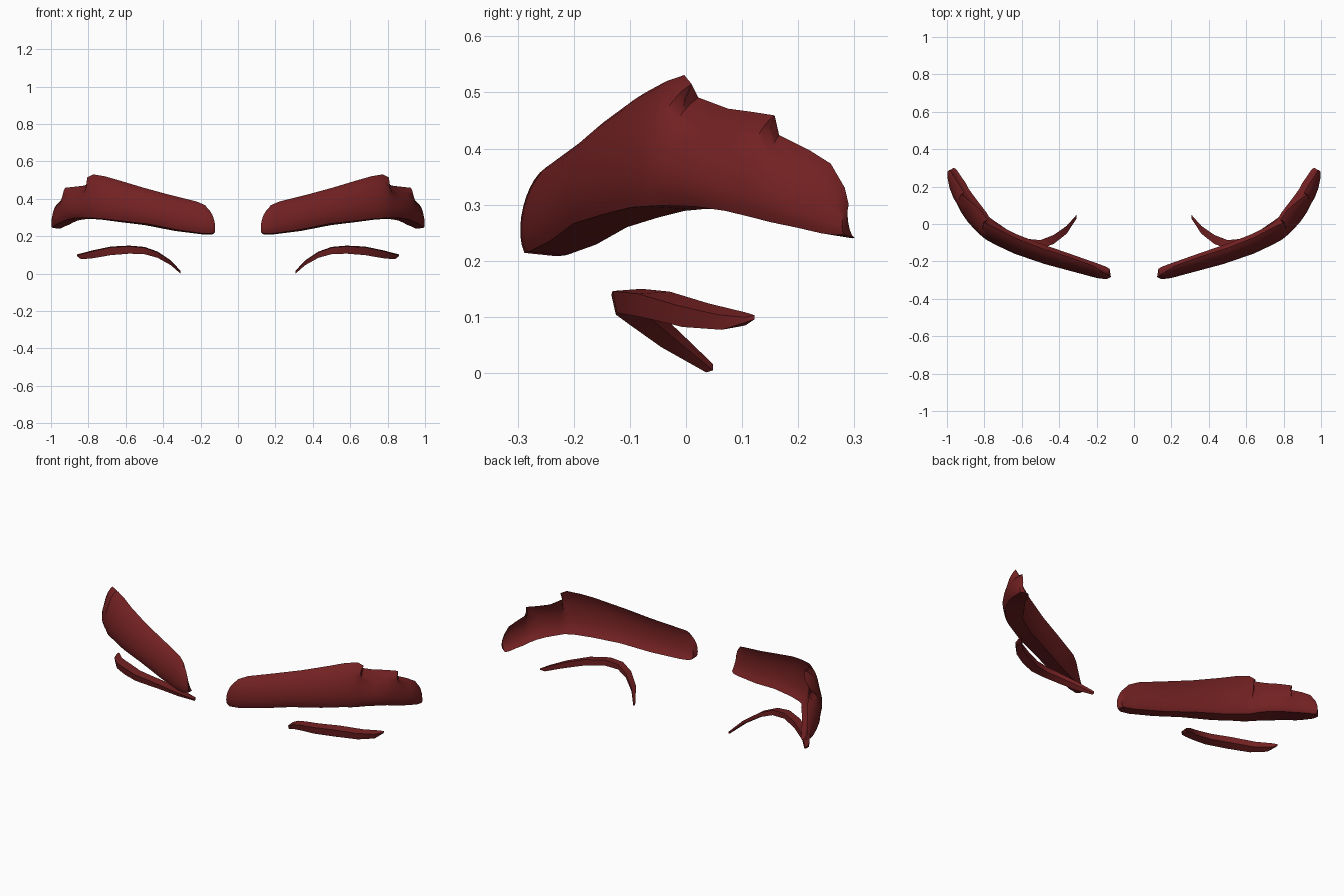
import bpy, bmesh, math
from mathutils import Vector

cube = bpy.data.objects.get("Cube")
if cube:
    bpy.data.objects.remove(cube, do_unlink=True)

# Single dark red colour
red = bpy.data.materials.new("dark_red")
red.use_nodes = True
red.diffuse_color = (0.17, 0.015, 0.016, 1)
shader = red.node_tree.nodes["Principled BSDF"]
shader.inputs["Base Color"].default_value = red.diffuse_color
shader.inputs["Roughness"].default_value = 0.7


def loft(name, rings, angle):
    """Skin closed rings, cap both ends and mirror across x."""
    bm = bmesh.new()
    loops = [[bm.verts.new(p) for p in ring] for ring in rings]
    for a, b in zip(loops, loops[1:]):
        for i in range(len(a)):
            j = (i + 1) % len(a)
            bm.faces.new((a[i], a[j], b[j], b[i]))
    bm.faces.new(loops[0])
    bm.faces.new(loops[-1])
    bmesh.ops.triangulate(bm, faces=[f for f in bm.faces if len(f.verts) > 4])
    bmesh.ops.recalc_face_normals(bm, faces=bm.faces)
    mesh = bpy.data.meshes.new(name)
    bm.to_mesh(mesh)
    bm.free()
    mesh.materials.append(red)
    obj = bpy.data.objects.new(name, mesh)
    bpy.context.collection.objects.link(obj)
    obj.modifiers.new("mirror", "MIRROR").use_mirror_merge = False
    bpy.ops.object.select_all(action="DESELECT")
    obj.select_set(True)
    bpy.context.view_layer.objects.active = obj
    bpy.ops.object.shade_smooth_by_angle(angle=math.radians(angle))


def toward(rim, front, amount, height):
    """Point part of the way from a rim to the front bulge."""
    p = rim.xy.lerp(Vector(front), amount)
    return Vector((p.x, p.y, height))


def bezier(a, b, c, d, steps):
    pts = []
    for i in range(steps + 1):
        t = i / steps
        s = 1 - t
        pts.append(a * s**3 + b * 3 * s * s * t + c * 3 * s * t * t + d * t**3)
    return pts


def brow_section(top, front, bottom):
    """Rounded front, flat underside with a crease, hollow back."""
    top, bottom = Vector(top), Vector(bottom)
    tall = top.z - bottom.z
    crease = toward(bottom, front, 0.88, bottom.z + 0.006)
    outer = bezier(top, toward(top, front, 0.8, top.z - tall * 0.15),
                   toward(top, front, 1.25, bottom.z + tall * 0.3), crease, 10)
    inner = bezier(bottom, toward(bottom, front, 0.45, bottom.z + tall * 0.1),
                   toward(top, front, 0.45, top.z - tall * 0.25), top, 6)
    return outer + inner[:-1]


# Eyebrow: top rim, front bulge and bottom rim, from nose side to temple
brow = [
    ((.16, -.26, .345), (.124, -.284), (.13, -.24, .213)),
    ((.175, -.25, .366), (.15, -.296), (.145, -.23, .208)),
    ((.22, -.222, .385), (.20, -.289), (.19, -.213, .21)),
    ((.36, -.172, .42), (.33, -.254), (.34, -.16, .229)),
    ((.50, -.127, .458), (.48, -.214), (.50, -.105, .26)),
    ((.64, -.072, .50), (.64, -.159), (.64, -.05, .277)),
    ((.71, -.035, .52), (.74, -.112), (.73, -.002, .289)),
    ((.775, -.003, .531), (.79, -.085), (.76, .02, .291)),
    ((.806, .01, .515), (.815, -.066), (.77, .03, .292)),
    ((.782, .022, .491), (.84, -.042), (.79, .063, .293)),
    ((.82, .075, .471), (.887, .008), (.83, .115, .29)),
    ((.87, .12, .465), (.922, .058), (.86, .155, .283)),
    ((.925, .158, .459), (.947, .105), (.885, .19, .272)),
    ((.907, .166, .424), (.967, .14), (.90, .22, .263)),
    ((.94, .22, .397), (.986, .19), (.925, .255, .253)),
    ((.965, .258, .373), (.996, .235), (.945, .285, .243)),
    ((.98, .283, .33), (.999, .262), (.957, .297, .24)),
    ((.985, .29, .30), (.999, .278), (.965, .3, .241)),
]
loft("eyebrows", [brow_section(*station) for station in brow], 40)

# Eyelash: x, front y, low z, high z and depth of a four-sided section
lash = [
    (.308, .028, .001, .016, .02),
    (.36, -.052, .046, .072, .042),
    (.43, -.107, .085, .118, .048),
    (.50, -.133, .104, .143, .047),
    (.58, -.131, .107, .15, .052),
    (.68, -.085, .099, .145, .056),
    (.78, -.014, .082, .124, .054),
    (.84, .056, .077, .108, .05),
    (.86, .106, .093, .103, .016),
]
rings = []
for x, y, low, high, depth in lash:
    rings.append([Vector((x, y + 0.008, low)), Vector((x, y, high - 0.004)),
                  Vector((x, y + depth, high)),
                  Vector((x, y + depth, low + (high - low) * 0.25))])
loft("eyelashes", rings, 35)
